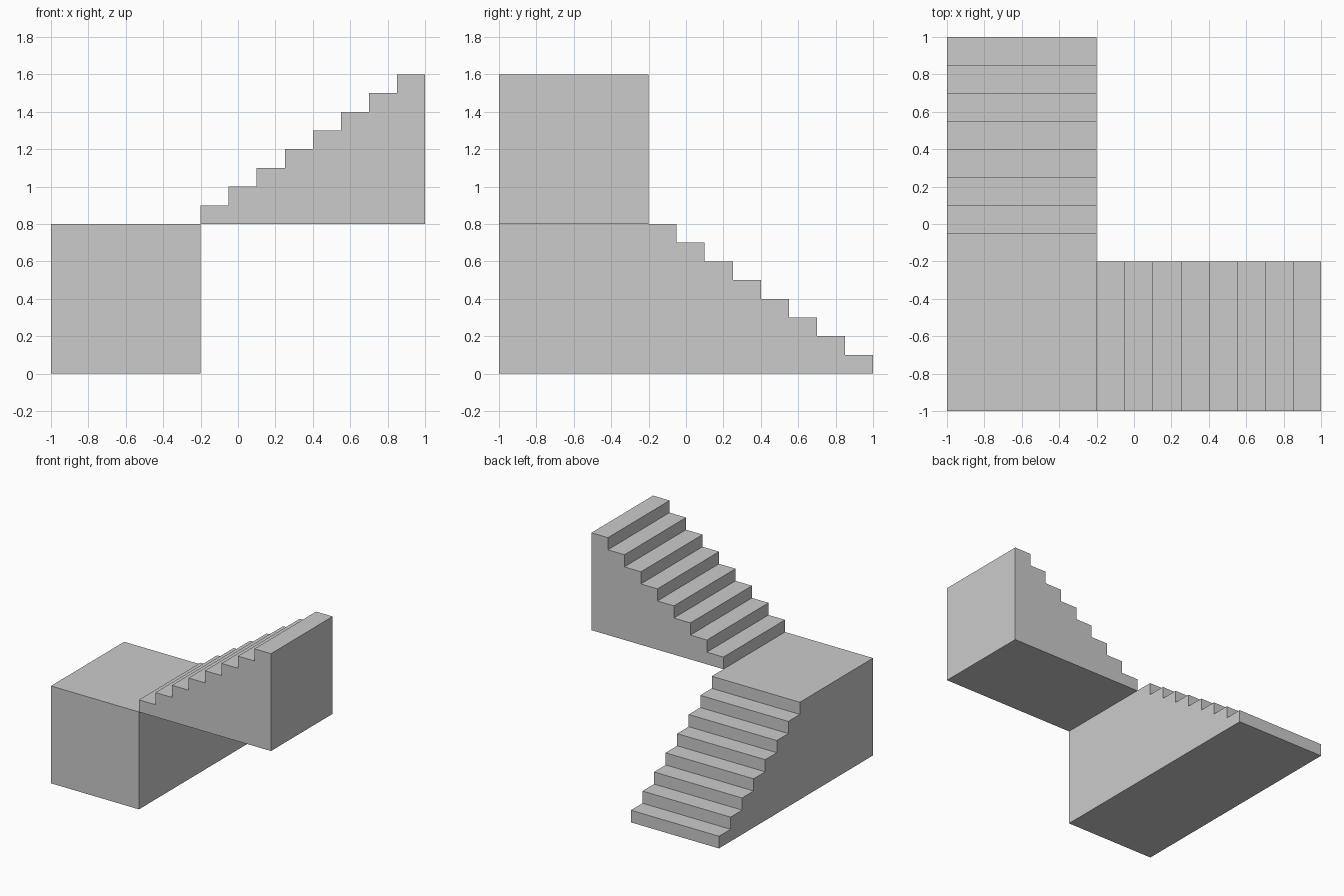
import bpy, bmesh
from mathutils import Vector

if "Cube" in bpy.data.objects:
    bpy.data.objects.remove(bpy.data.objects["Cube"])

STEPS, TREAD, RISER, WIDTH = 8, 0.15, 0.10, 0.80


def extrude_profile(name, points, direction):
    """Closed solid from a flat outline swept along direction."""
    bm = bmesh.new()
    face = bm.faces.new([bm.verts.new(p) for p in points])
    swept = bmesh.ops.extrude_face_region(bm, geom=[face], use_keep_orig=True)
    verts = [g for g in swept["geom"] if isinstance(g, bmesh.types.BMVert)]
    bmesh.ops.translate(bm, verts=verts, vec=direction)
    bmesh.ops.recalc_face_normals(bm, faces=bm.faces[:])
    mesh = bpy.data.meshes.new(name)
    bm.to_mesh(mesh)
    bm.free()
    obj = bpy.data.objects.new(name, mesh)
    bpy.context.collection.objects.link(obj)
    return obj


def flight(name, start, run, side):
    """Solid stair flight climbing along run, swept sideways along side."""
    start, run, up = Vector(start), Vector(run), Vector((0, 0, 1))
    points = [start]
    for i in range(STEPS):
        z = up * RISER * (i + 1)
        points.append(start + run * TREAD * i + z)
        points.append(start + run * TREAD * (i + 1) + z)
    points.append(start + run * TREAD * STEPS)
    return extrude_profile(name, points, Vector(side) * WIDTH)


# Lower flight climbs from the back towards the front
flight("lower_flight", (-1, 1, 0), (0, -1, 0), (1, 0, 0))

# Corner landing block
extrude_profile("landing",
                [(-1, -1, 0), (-0.2, -1, 0), (-0.2, -0.2, 0), (-1, -0.2, 0)],
                Vector((0, 0, STEPS * RISER)))

# Upper flight turns and climbs to the right from landing height
flight("upper_flight", (-0.2, -1, STEPS * RISER), (1, 0, 0), (0, 1, 0))
